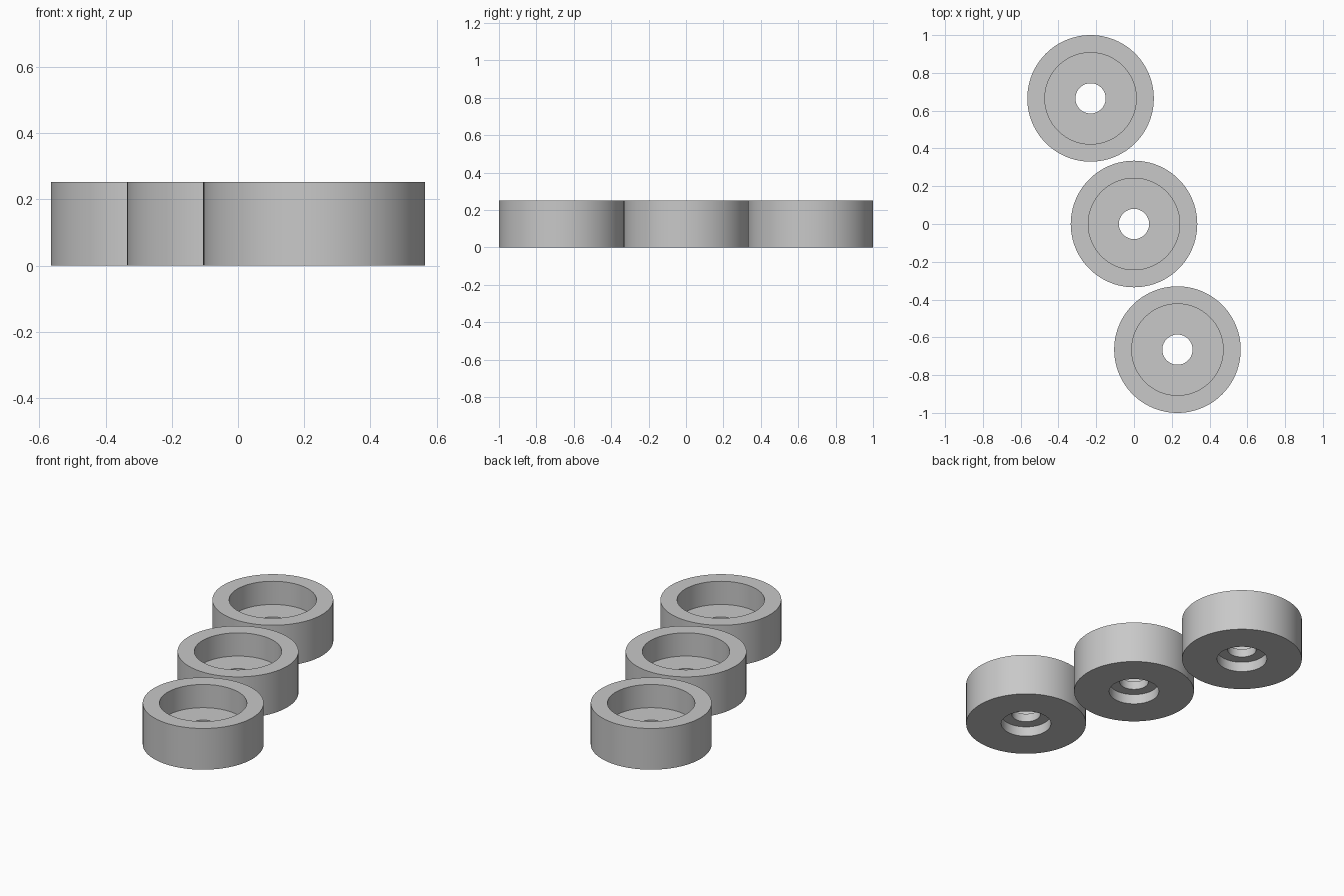
import bpy, bmesh, math

if "Cube" in bpy.data.objects:
    bpy.data.objects.remove(bpy.data.objects["Cube"])

grey = bpy.data.materials.new("light_grey")
grey.diffuse_color = (0.58, 0.58, 0.58, 1)
grey.use_nodes = True
grey.node_tree.nodes["Principled BSDF"].inputs["Base Color"].default_value = grey.diffuse_color

SEGMENTS = 96
# Closed cross-section (radius, height): outer wall, top pocket, bolt hole, bottom counterbore
PROFILE = [(0.335, 0.0), (0.335, 0.252), (0.242, 0.252), (0.242, 0.11),
           (0.08, 0.11), (0.08, 0.06), (0.139, 0.06), (0.139, 0.0)]


def make_cup(name, x, y):
    """Revolve the cross-section into one recessed round foot."""
    bm = bmesh.new()
    rings = []
    for i in range(SEGMENTS):
        a = 2 * math.pi * i / SEGMENTS
        rings.append([bm.verts.new((r * math.cos(a), r * math.sin(a), z)) for r, z in PROFILE])
    n = len(PROFILE)
    for i in range(SEGMENTS):
        p, q = rings[i], rings[(i + 1) % SEGMENTS]
        for j in range(n):
            k = (j + 1) % n
            bm.faces.new((p[j], q[j], q[k], p[k]))
    bmesh.ops.recalc_face_normals(bm, faces=bm.faces)
    mesh = bpy.data.meshes.new(name)
    bm.to_mesh(mesh)
    bm.free()
    mesh.materials.append(grey)
    obj = bpy.data.objects.new(name, mesh)
    obj.location = (x, y, 0)
    bpy.context.collection.objects.link(obj)
    bpy.ops.object.select_all(action='DESELECT')
    obj.select_set(True)
    bpy.context.view_layer.objects.active = obj
    bpy.ops.object.shade_smooth_by_angle(angle=math.radians(30))


# Three identical feet in a slanted row
for name, step in (("front_foot", 1), ("middle_foot", 0), ("back_foot", -1)):
    make_cup(name, 0.23 * step, -0.665 * step)
